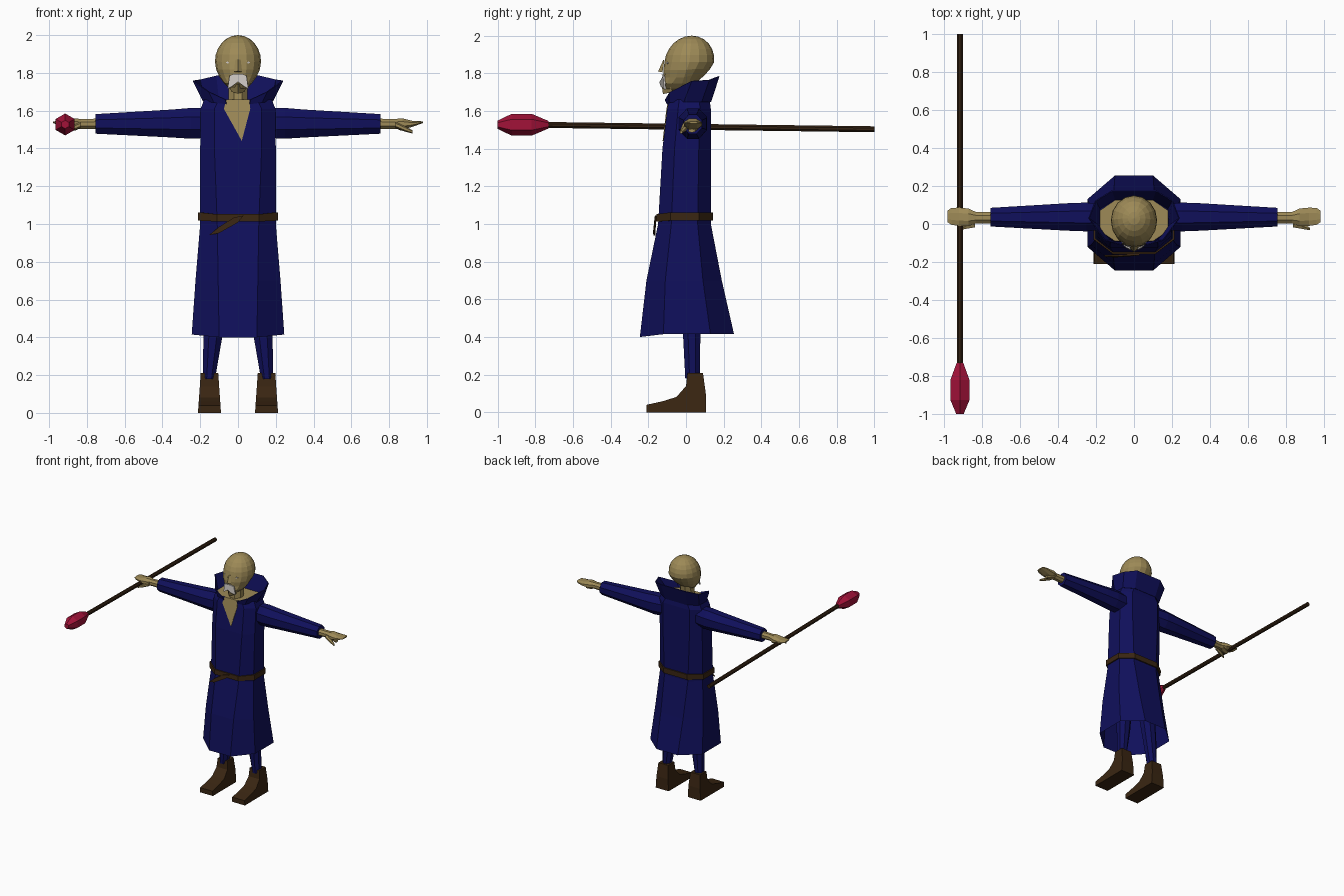
import bpy, bmesh, math
from mathutils import Vector


def material(name, rgb):
    m = bpy.data.materials.new(name)
    m.diffuse_color = (*rgb, 1)
    return m


SKIN = material("skin tan", (0.34, 0.255, 0.095))
NAVY = material("navy cloth", (0.005, 0.005, 0.105))
BROWN = material("brown leather", (0.042, 0.019, 0.006))
WOOD = material("dark wood", (0.032, 0.015, 0.006))
RED = material("crimson gem", (0.36, 0.006, 0.04))
WHITE = material("white hair", (0.62, 0.58, 0.55))


def finish(name, bm, mats):
    bmesh.ops.recalc_face_normals(bm, faces=bm.faces)
    me = bpy.data.meshes.new(name)
    bm.to_mesh(me)
    bm.free()
    for m in mats:
        me.materials.append(m)
    ob = bpy.data.objects.new(name, me)
    bpy.context.collection.objects.link(ob)
    return ob


def loft(name, rings, mat, start=True, end=True, closed=True, end_mat=None):
    """Skin a list of equal-length point rings."""
    bm = bmesh.new()
    vs = [[bm.verts.new(p) for p in r] for r in rings]
    n = len(vs[0])
    for a, b in zip(vs, vs[1:]):
        for i in range(n if closed else n - 1):
            j = (i + 1) % n
            bm.faces.new((a[i], a[j], b[j], b[i]))
    if start:
        bm.faces.new(vs[0])
    if end:
        f = bm.faces.new(vs[-1])
        f.material_index = 1 if end_mat else 0
    return finish(name, bm, [mat] + ([end_mat] if end_mat else []))


def oval(axis, at, c1, c2, r1, r2, n=8, turn=0.5):
    """Ring across one axis; c1/c2 and r1/r2 are centre and radius on the other two."""
    pts = []
    for i in range(n):
        t = 2 * math.pi * (i + turn) / n
        p = [c1 + r1 * math.cos(t), c2 + r2 * math.sin(t)]
        p.insert(axis, at)
        pts.append(p)
    return pts


def plate(name, pts, mat, depth=0.006):
    """Thin plate pushed backwards from a front outline."""
    return loft(name, [pts, [(x, y + depth, z) for x, y, z in pts]], mat)


# Robe: z, half width, front y, back y, half width of the front panel
ROBE = [(0.415, 0.245, -0.245, 0.255, 0.10), (0.70, 0.225, -0.21, 0.19, 0.105),
        (1.00, 0.20, -0.148, 0.132, 0.11), (1.40, 0.20, -0.125, 0.132, 0.125),
        (1.61, 0.198, -0.10, 0.132, 0.125), (1.66, 0.178, -0.09, 0.125, 0.10)]


def robe_at(z):
    for a, b in zip(ROBE, ROBE[1:]):
        if a[0] <= z <= b[0]:
            t = (z - a[0]) / (b[0] - a[0])
            return [p + t * (q - p) for p, q in zip(a, b)]
    return list(ROBE[-1])


def robe_ring(row, grow=0.0, dip=0.0):
    z, w, f, b, a = row
    w, f, b = w + grow, f - grow, b + grow
    m, h = (f + b) / 2, (b - f) * 0.25
    return [(-a, f, z - dip), (a, f, z - dip), (w, m - h, z), (w, m + h, z),
            (a, b, z), (-a, b, z), (-w, m + h, z), (-w, m - h, z)]


loft("robe", [robe_ring(r, dip=0.015 if i == 0 else 0) for i, r in enumerate(ROBE)],
     NAVY, start=False, end_mat=SKIN)

# Belt follows the robe and sags a little at the front
low, high = robe_at(1.018), robe_at(1.062)
loft("belt", [robe_ring(low, 0.002, 0.005), robe_ring(low, 0.012, 0.005),
              robe_ring(high, 0.012, 0.01), robe_ring(high, 0.002, 0.01)],
     BROWN, start=False, end=False)
plate("belt_tail", [(0.03, -0.165, 1.045), (-0.02, -0.167, 1.035), (-0.10, -0.172, 0.985),
                    (-0.155, -0.172, 0.94), (-0.10, -0.176, 0.952), (0.0, -0.168, 1.008)], BROWN, 0.009)

# Bare chest in the neck opening
fy = lambda z: robe_at(z)[2] - 0.004
plate("chest_opening", [(0.02, fy(1.44), 1.44), (0.065, fy(1.61), 1.61),
                        (0.06, fy(1.66), 1.66), (-0.06, fy(1.66), 1.66),
                        (-0.075, fy(1.61), 1.61)], SKIN)

# Flared stand-up collar, open at the front
base = [(0.06, -0.095, 1.635), (0.125, -0.085, 1.645), (0.18, -0.01, 1.65),
        (0.178, 0.08, 1.65), (0.10, 0.128, 1.65)]
rim = [(0.065, -0.107, 1.66), (0.15, -0.085, 1.70), (0.235, 0.03, 1.76),
       (0.20, 0.12, 1.765), (0.115, 0.172, 1.785)]
both = lambda half: half + [(-x, y, z) for x, y, z in reversed(half)]
collar = loft("collar", [both(base), both(rim)], NAVY, False, False, closed=False)
s = collar.modifiers.new("thickness", "SOLIDIFY")
s.thickness = 0.006

# Neck
loft("neck", [oval(2, 1.60, 0, -0.02, 0.06, 0.065), oval(2, 1.66, 0, -0.02, 0.055, 0.06),
              oval(2, 1.77, 0, -0.01, 0.055, 0.065)], SKIN)

# Head: faceted ball with the jaw drawn forward and narrowed
bm = bmesh.new()
bmesh.ops.create_uvsphere(bm, u_segments=16, v_segments=12, radius=1)
for v in bm.verts:
    x, y, z = v.co
    d = max(0.0, -z)
    v.co = (x * 0.122 * (1 - 0.28 * d * d),
            0.018 + y * 0.132 * (1 - 0.1 * d) - 0.055 * d + 0.012 * max(0, z),
            1.86 + z * 0.14 - (0.022 * d if y < 0.3 else 0))
    if y < -0.2 and z < -0.5:
        v.co.y -= 0.02
finish("head", bm, [SKIN])

# Nose
loft("nose", [[(-0.022, -0.125, 1.805), (0.022, -0.125, 1.805), (0.0, -0.148, 1.81)],
              [(-0.014, -0.115, 1.87), (0.014, -0.115, 1.87), (0.0, -0.12, 1.872)]], SKIN)
# Drooping moustache and chin tuft
plate("moustache", [(-0.022, -0.132, 1.795), (0.022, -0.132, 1.795), (0.045, -0.122, 1.785),
                    (0.055, -0.115, 1.715), (0.03, -0.134, 1.73), (0.0, -0.142, 1.752),
                    (-0.03, -0.134, 1.73), (-0.055, -0.115, 1.715), (-0.045, -0.122, 1.785)],
      WHITE, 0.009)
loft("chin", [[(-0.045, -0.08, 1.725), (0, -0.13, 1.74), (0.045, -0.08, 1.725)],
              [(-0.035, -0.07, 1.70), (0, -0.122, 1.69), (0.035, -0.07, 1.70)]], SKIN)

for side, sx in (("left", 1), ("right", -1)):
    def mir(rings):
        return [[(sx * x, y, z) for x, y, z in r] for r in rings]

    # Eye
    plate(side + "_eye", mir([[(0.042, -0.105, 1.855), (0.055, -0.102, 1.849),
                               (0.066, -0.096, 1.855), (0.055, -0.102, 1.860)]])[0], WHITE)
    # Sleeve
    loft(side + "_sleeve", mir([
        oval(0, 0.15, 0.037, 1.535, 0.07, 0.085), oval(0, 0.25, 0.037, 1.533, 0.082, 0.088),
        oval(0, 0.35, 0.037, 1.532, 0.078, 0.08), oval(0, 0.755, 0.036, 1.53, 0.053, 0.056)]), NAVY)
    # Hand with flat fingers, thumb and curled lower finger
    loft(side + "_hand", mir([
        oval(0, 0.74, 0.033, 1.53, 0.032, 0.03), oval(0, 0.83, 0.033, 1.53, 0.032, 0.028),
        oval(0, 0.87, 0.035, 1.53, 0.05, 0.032), oval(0, 0.92, 0.038, 1.53, 0.052, 0.018),
        oval(0, 0.96, 0.04, 1.536, 0.048, 0.009), oval(0, 0.98, 0.04, 1.539, 0.033, 0.005)]), SKIN)
    loft(side + "_thumb", mir([
        oval(0, 0.835, 0.0, 1.525, 0.02, 0.016, 6), oval(0, 0.885, -0.012, 1.503, 0.016, 0.014, 6),
        oval(0, 0.925, -0.026, 1.487, 0.008, 0.008, 6)]), SKIN)
    loft(side + "_lower_finger", mir([
        oval(0, 0.85, 0.04, 1.51, 0.03, 0.012, 6), oval(0, 0.91, 0.03, 1.495, 0.02, 0.01, 6)]), SKIN)
    # Trouser leg
    loft(side + "_leg", mir([
        oval(2, 0.18, 0.153, 0.035, 0.034, 0.042), oval(2, 0.42, 0.132, 0.03, 0.056, 0.05),
        oval(2, 0.90, 0.095, 0.0, 0.08, 0.08)]), NAVY)
    # Boot: side profile (y, z), wider towards the sole
    prof = [(0.105, 0), (-0.21, 0), (-0.21, 0.04), (-0.12, 0.06), (-0.05, 0.082),
            (0.0, 0.14), (0.008, 0.21), (0.09, 0.21), (0.105, 0.10)]
    half = lambda z: 0.061 - 0.07 * z
    loft(side + "_boot", mir([[(0.151 + e * half(z), y, z) for y, z in prof]
                              for e in (-1, 1)]), BROWN)

# Staff, slightly tilted, with a six-sided gem at the front
SX = -0.915
loft("staff", [oval(1, -0.75, SX, 1.526, 0.017, 0.017), oval(1, 1.0, SX, 1.503, 0.017, 0.017)], WOOD)
loft("staff_gem", [oval(1, y, SX, 1.527, r, r, 6, 0.5) for y, r in
                   ((-1.0, 0.022), (-0.925, 0.058), (-0.82, 0.058), (-0.73, 0.02))], RED)
